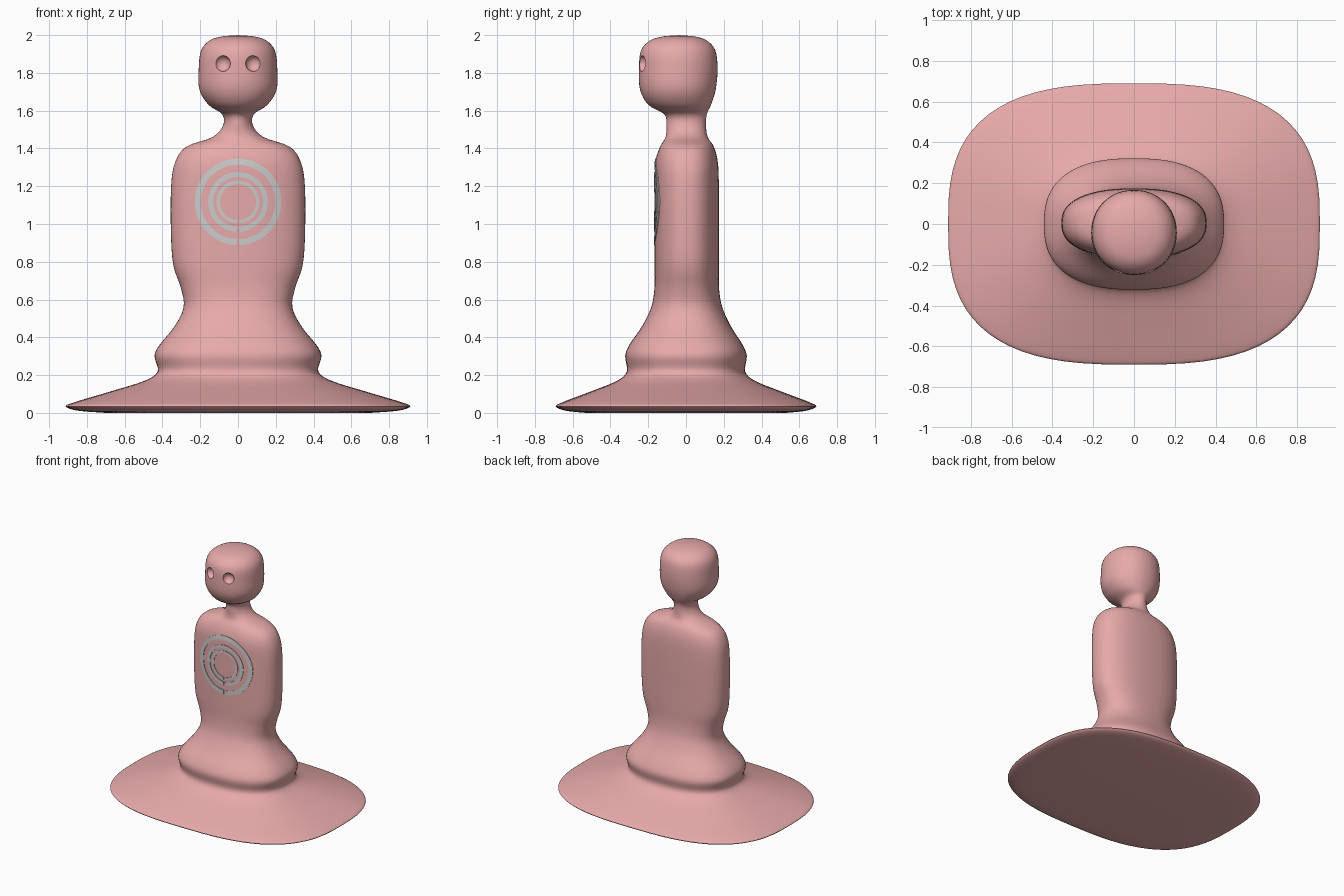
import bpy, bmesh, math
from mathutils import Vector
from mathutils.bvhtree import BVHTree

if "Cube" in bpy.data.objects:
    bpy.data.objects.remove(bpy.data.objects["Cube"])

# Body sections: z, half width, front y, back y, squareness
SECTIONS = [
    (0.00, 0.70, -0.53, 0.53, 2.8),
    (0.012, 0.85, -0.64, 0.64, 2.8),
    (0.035, 0.912, -0.69, 0.69, 2.8),
    (0.06, 0.855, -0.645, 0.645, 2.8),
    (0.115, 0.67, -0.50, 0.50, 2.7),
    (0.17, 0.495, -0.365, 0.365, 2.6),
    (0.22, 0.425, -0.313, 0.313, 2.5),
    (0.30, 0.442, -0.322, 0.322, 2.5),
    (0.36, 0.415, -0.30, 0.30, 2.5),
    (0.46, 0.335, -0.232, 0.237, 2.4),
    (0.56, 0.288, -0.184, 0.192, 2.4),
    (0.66, 0.302, -0.167, 0.175, 2.4),
    (0.78, 0.342, -0.166, 0.174, 2.4),
    (0.95, 0.355, -0.166, 0.174, 2.4),
    (1.20, 0.354, -0.166, 0.174, 2.4),
    (1.33, 0.332, -0.162, 0.168, 2.4),
    (1.41, 0.272, -0.137, 0.147, 2.3),
    (1.46, 0.135, -0.108, 0.115, 2.1),
    (1.52, 0.080, -0.104, 0.106, 2.0),
    (1.58, 0.083, -0.114, 0.110, 2.0),
    (1.63, 0.155, -0.198, 0.132, 2.1),
    (1.71, 0.204, -0.243, 0.157, 2.1),
    (1.82, 0.208, -0.249, 0.167, 2.1),
    (1.92, 0.195, -0.238, 0.155, 2.1),
    (1.975, 0.145, -0.185, 0.105, 2.1),
    (1.995, 0.075, -0.110, 0.035, 2.0),
]
SEGS, STEPS = 72, 4


def catmull(rows):
    """Smoothly subdivide the section table."""
    out = []
    for i in range(len(rows) - 1):
        a, b, c, d = (rows[max(0, min(len(rows) - 1, i + k))] for k in (-1, 0, 1, 2))
        for s in range(STEPS):
            t = s / STEPS
            out.append([0.5 * (2 * q + (r - p) * t + (2 * p - 5 * q + 4 * r - u) * t * t
                               + (3 * q - p - 3 * r + u) * t ** 3)
                        for p, q, r, u in zip(a, b, c, d)])
    out.append(list(rows[-1]))
    return out


def spow(v, e):
    return math.copysign(abs(v) ** e, v)


def make_object(name, bm, mat=None):
    bmesh.ops.recalc_face_normals(bm, faces=bm.faces)
    mesh = bpy.data.meshes.new(name)
    bm.to_mesh(mesh)
    bm.free()
    obj = bpy.data.objects.new(name, mesh)
    bpy.context.collection.objects.link(obj)
    if mat:
        mesh.materials.append(mat)
    return obj


def activate(obj):
    bpy.ops.object.select_all(action='DESELECT')
    obj.select_set(True)
    bpy.context.view_layer.objects.active = obj


skin = bpy.data.materials.new("dusty_pink")
skin.diffuse_color = (0.8, 0.4, 0.4, 1)
skin.use_nodes = True
skin.node_tree.nodes["Principled BSDF"].inputs["Base Color"].default_value = skin.diffuse_color

# Seated body: skirt, torso, neck and head in one smooth loft
bm = bmesh.new()
loops = []
for z, hx, y0, y1, n in catmull(SECTIONS):
    cy, hy = (y0 + y1) / 2, (y1 - y0) / 2
    angles = [2 * math.pi * i / SEGS for i in range(SEGS)]
    loops.append([bm.verts.new((hx * spow(math.cos(a), 2 / n),
                                cy + hy * spow(math.sin(a), 2 / n), max(z, 0)))
                  for a in angles])
for low, high in zip(loops, loops[1:]):
    for i in range(SEGS):
        j = (i + 1) % SEGS
        bm.faces.new((low[i], low[j], high[j], high[i]))
bm.faces.new(loops[0][::-1])
crown = bm.verts.new((0, -0.037, 2.0))
for i in range(SEGS):
    bm.faces.new((loops[-1][i], loops[-1][(i + 1) % SEGS], crown))
surface = BVHTree.FromBMesh(bm)
body = make_object("seated_body", bm, skin)


def front_y(x, z):
    return surface.ray_cast(Vector((x, -2, z)), Vector((0, 1, 0)))[0].y


# Eye sockets: shallow round dents in the face
bm = bmesh.new()
for x in (-0.083, 0.083):
    ball = bmesh.ops.create_uvsphere(bm, u_segments=24, v_segments=16, radius=0.043)
    bmesh.ops.translate(bm, verts=ball["verts"], vec=(x, front_y(x, 1.85) - 0.008, 1.85))
cutter = make_object("eye_cutter", bm, skin)
cutter.hide_render = True
activate(body)
mod = body.modifiers.new("eye_sockets", 'BOOLEAN')
mod.operation = 'DIFFERENCE'
mod.solver = 'EXACT'
mod.object = cutter
bpy.ops.object.modifier_apply(modifier=mod.name)
bpy.data.objects.remove(cutter)
bpy.ops.object.shade_smooth_by_angle(angle=math.radians(40))

# Chest rings: split bands draped on the torso
for name, r_in, r_out in (("outer_ring", 0.197, 0.229),
                          ("middle_ring", 0.132, 0.158),
                          ("inner_ring", 0.095, 0.113)):
    bm = bmesh.new()
    rows = []
    gap = 0.006 / r_in
    for i in range(73):
        a = -math.pi / 2 + gap + (2 * math.pi - 2 * gap) * i / 72
        row = []
        for r in (r_in, (r_in + r_out) / 2, r_out):
            x, z = r * math.cos(a), 1.117 + r * math.sin(a)
            y = front_y(x, z)
            row.append([bm.verts.new((x, y + d, z)) for d in (-0.004, 0.004)])
        rows.append(row)
    for p, q in zip(rows, rows[1:]):
        for k in (0, 1):
            bm.faces.new((p[k][0], p[k + 1][0], q[k + 1][0], q[k][0]))
            bm.faces.new((p[k][1], q[k][1], q[k + 1][1], p[k + 1][1]))
        for k in (0, 2):
            bm.faces.new((p[k][0], q[k][0], q[k][1], p[k][1]))
    for row in (rows[0], rows[-1]):
        for k in (0, 1):
            bm.faces.new((row[k][0], row[k + 1][0], row[k + 1][1], row[k][1]))
    ring = make_object(name, bm)
    activate(ring)
    bpy.ops.object.shade_smooth_by_angle(angle=math.radians(40))
